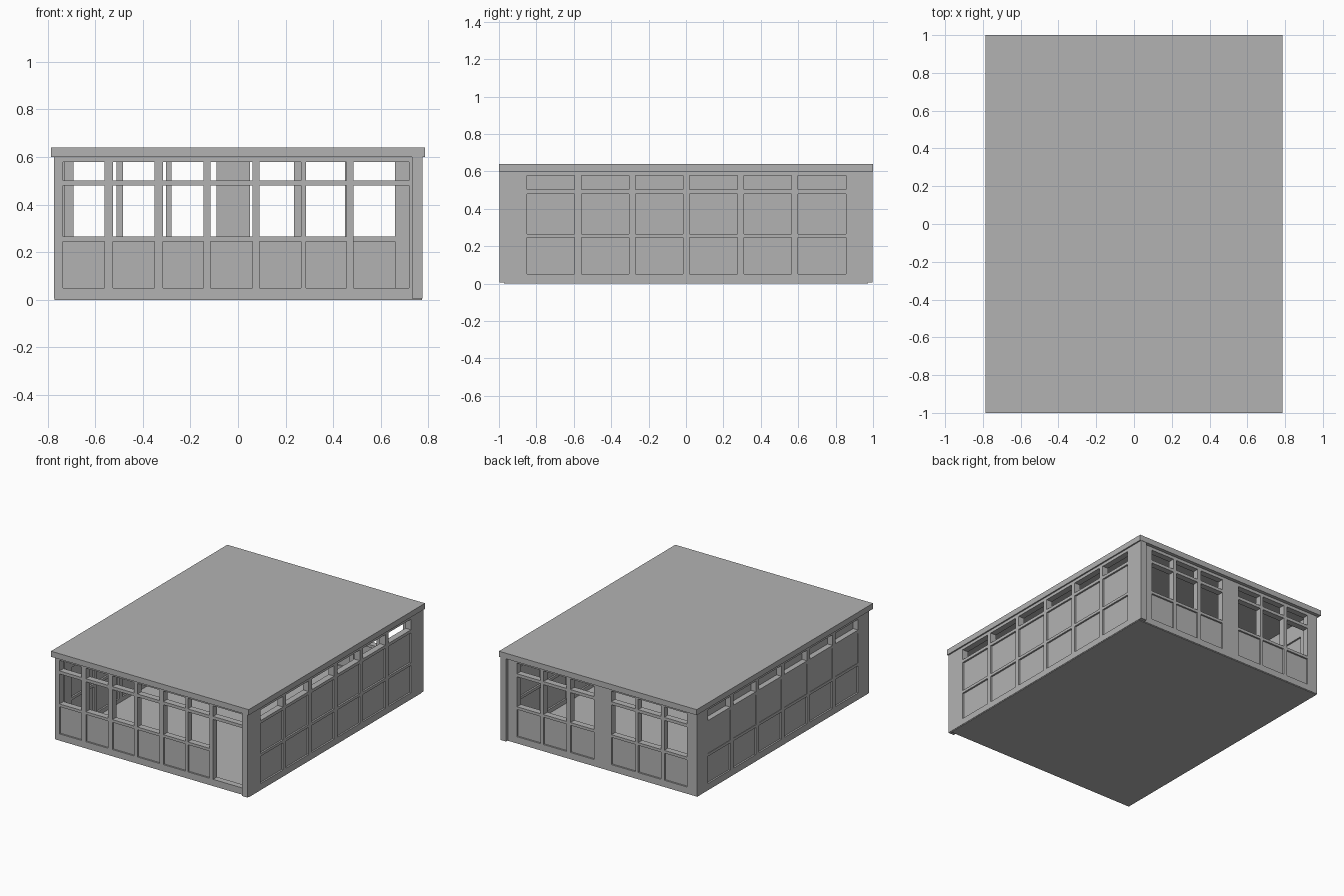
import bpy, bmesh
from mathutils import Vector

old = bpy.data.objects.get("Cube")
if old:
    bpy.data.objects.remove(old, do_unlink=True)

GREY = (0.45, 0.45, 0.45, 1)
mat = bpy.data.materials.new("plain_grey")
mat.use_nodes = True
mat.diffuse_color = GREY
mat.node_tree.nodes["Principled BSDF"].inputs["Base Color"].default_value = GREY

THICK = 0.045
BASE, TOP = 0.005, 0.6
LOW, MID, HIGH = (0.05, 0.245), (0.265, 0.48), (0.502, 0.578)


def finish(name, bm):
    bmesh.ops.recalc_face_normals(bm, faces=bm.faces)
    mesh = bpy.data.meshes.new(name)
    bm.to_mesh(mesh)
    bm.free()
    mesh.materials.append(mat)
    obj = bpy.data.objects.new(name, mesh)
    bpy.context.scene.collection.objects.link(obj)
    return obj


def box(name, lo, hi):
    bm = bmesh.new()
    bmesh.ops.create_cube(bm, size=1)
    lo, hi = Vector(lo), Vector(hi)
    for v in bm.verts:
        v.co = (lo + hi) / 2 + v.co * (hi - lo)
    return finish(name, bm)


def wall(name, axis, face, inward, span, openings, panels):
    """Wall along an axis: cut the openings, then set recessed panels in some of them."""
    def place(u, depth, z):
        d = face + inward * depth
        return Vector((u, d, z)) if axis == "x" else Vector((d, u, z))

    us = sorted({*span, *(u for o in openings for u in o[0])})
    zs = sorted({BASE, TOP, *(z for o in openings for z in o[1])})
    bm = bmesh.new()
    grid = [[bm.verts.new(place(u, 0, z)) for z in zs] for u in us]
    for i in range(len(us) - 1):
        for j in range(len(zs) - 1):
            u, z = (us[i] + us[i + 1]) / 2, (zs[j] + zs[j + 1]) / 2
            if not any(a < u < b and c < z < d for (a, b), (c, d) in openings):
                bm.faces.new((grid[i][j], grid[i + 1][j], grid[i + 1][j + 1], grid[i][j + 1]))
    loose = [v for v in bm.verts if not v.link_faces]
    bmesh.ops.delete(bm, geom=loose, context="VERTS")
    front = bm.faces[:]
    result = bmesh.ops.extrude_face_region(bm, geom=front, use_keep_orig=True)
    moved = [g for g in result["geom"] if isinstance(g, bmesh.types.BMVert)]
    bmesh.ops.translate(bm, verts=moved, vec=place(0, THICK, 0) - place(0, 0, 0))
    bmesh.ops.recalc_face_normals(bm, faces=bm.faces)
    bmesh.ops.dissolve_limit(bm, angle_limit=0.01, verts=bm.verts, edges=bm.edges)
    finish(name, bm)

    for k, ((u0, u1), (z0, z1), d0, d1) in enumerate(panels):
        a, b = place(u0, d0, z0), place(u1, d1, z1)
        box(f"{name}_panel_{k + 1}", [min(p) for p in zip(a, b)], [max(p) for p in zip(a, b)])


def cells(columns, rows):
    return [(c, r) for c in columns for r in rows]


def inset(columns, row, d0=0.012, d1=THICK - 0.012):
    return [(c, row, d0, d1) for c in columns]


# Window columns of each side
front_cols = [(-0.735, -0.56), (-0.525, -0.35), (-0.315, -0.145),
              (-0.115, 0.06), (0.09, 0.265), (0.285, 0.455)]
door_col = (0.485, 0.718)
back_cols = [(-0.69, -0.51), (-0.483, -0.303), (-0.28, -0.09),
             (0.05, 0.235), (0.265, 0.45), (0.475, 0.66)]
side_cols = [(-0.85 + 0.29 * i, -0.595 + 0.29 * i) for i in range(6)]

# Front wall with an open doorway, back wall with two window groups
wall("front_wall", "x", -0.975, 1, (-0.772, 0.73),
     cells(front_cols, (LOW, MID, HIGH)) + [(door_col, (LOW[0], MID[1])), (door_col, HIGH)],
     inset(front_cols, LOW))
wall("back_wall", "x", 0.975, -1, (-0.772, 0.73),
     cells(back_cols, (LOW, MID, HIGH)), inset(back_cols, LOW))

# Left wall runs past the front and back walls as corner fins
wall("left_wall", "y", 0.775, -1, (-0.998, 0.998),
     cells(side_cols, (LOW, MID, HIGH)),
     inset(side_cols, LOW) + inset(side_cols, MID))

# Right wall with blind high windows
wall("right_wall", "y", -0.772, 1, (-0.93, 0.93),
     cells(side_cols, (LOW, MID, HIGH)),
     inset(side_cols, LOW) + inset(side_cols, MID, 0.003)
     + inset(side_cols, HIGH, THICK - 0.006, THICK))

# Floor slab and flat roof
box("floor", (-0.77, -0.972, 0), (0.772, 0.972, 0.02))
box("roof", (-0.785, -1, TOP), (0.785, 1, 0.64))
